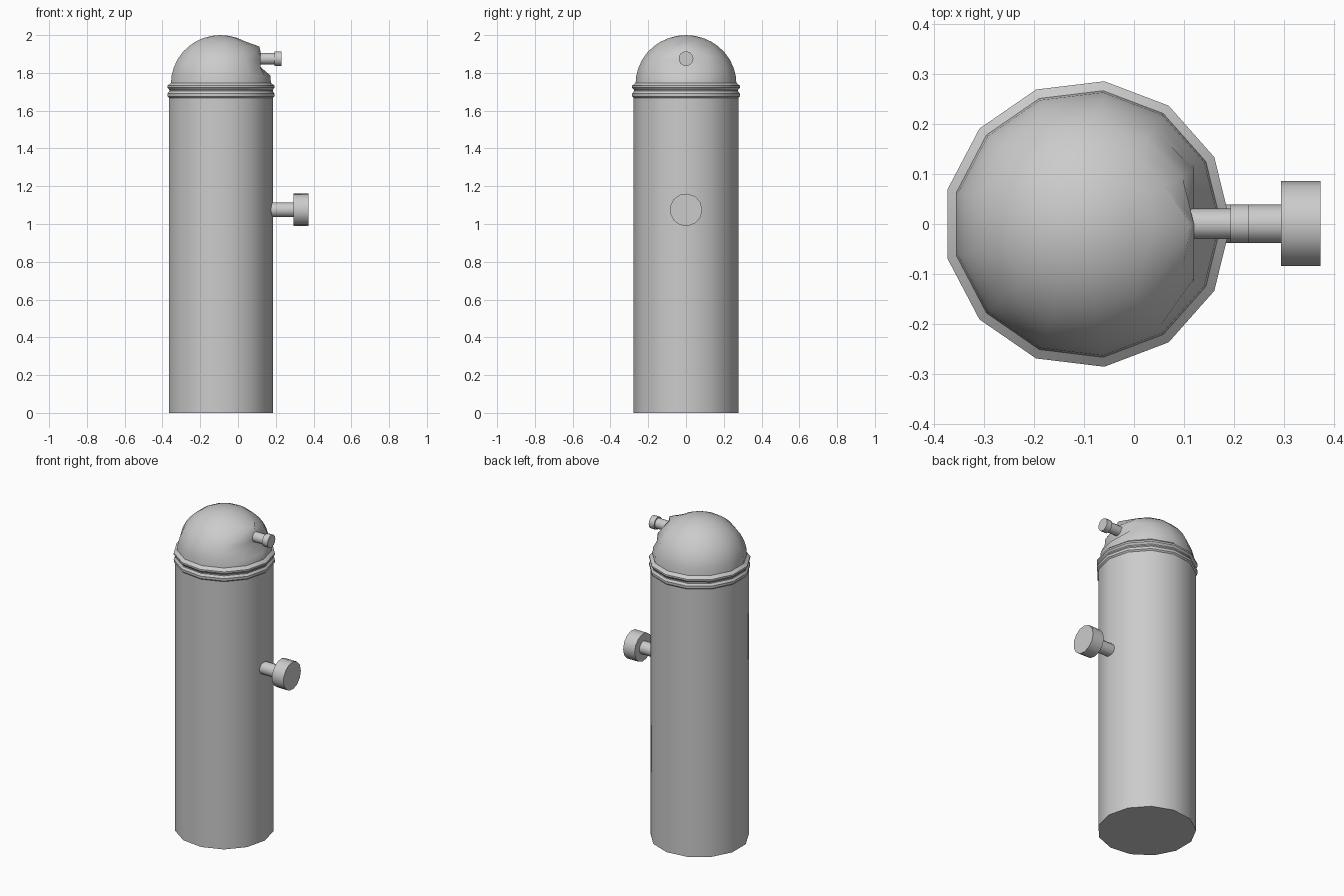
import bpy, bmesh, math

if "Cube" in bpy.data.objects:
    bpy.data.objects.remove(bpy.data.objects["Cube"])

CX = -0.094   # body axis
N = 13        # body sides


def finish(bm, name, angle):
    bmesh.ops.recalc_face_normals(bm, faces=bm.faces)
    me = bpy.data.meshes.new(name)
    bm.to_mesh(me)
    bm.free()
    ob = bpy.data.objects.new(name, me)
    bpy.context.collection.objects.link(ob)
    bpy.ops.object.select_all(action='DESELECT')
    ob.select_set(True)
    bpy.context.view_layer.objects.active = ob
    bpy.ops.object.shade_smooth_by_angle(angle=math.radians(angle))
    return ob


def lathe(name, profile, n, place, shape=None, angle=30):
    """Revolve (radius, height) points; place() maps radius, angle, height to xyz."""
    bm = bmesh.new()
    rings = []
    for r, h in profile:
        if r == 0:
            rings.append([bm.verts.new(place(0, 0, h))] * n)
            continue
        ring = []
        for i in range(n):
            p = place(r, 2 * math.pi * i / n, h)
            ring.append(bm.verts.new(shape(i, p) if shape else p))
        rings.append(ring)
    for a, b in zip(rings, rings[1:]):
        for i in range(n):
            j = (i + 1) % n
            bm.faces.new(dict.fromkeys([a[i], a[j], b[j], b[i]]))
    return finish(bm, name, angle)


def upright(r, a, h):
    return (CX + r * math.cos(a), r * math.sin(a), h)


def flatten_front(i, p):
    # flat pad on the dome where the upper button sits
    x, y, z = p
    if i == 0 and 1.80 < z < 1.95:
        x = 0.12 if z < 1.93 else 0.113
    elif i in (1, N - 1) and z > 1.80:
        x = min(x, 0.118)
        if 1.86 < z < 1.92:
            x += 0.008
    return (x, y, z)


# Post with two raised bands
lathe("post", [(0, 0), (0.279, 0), (0.279, 1.667), (0.287, 1.675), (0.2875, 1.69),
               (0.278, 1.703), (0.278, 1.710), (0.2875, 1.722), (0.2875, 1.732),
               (0.268, 1.748)], N, upright)

# Dome cap
dome = [(0.269 * math.cos(math.radians(d)), 1.742 + 0.258 * math.sin(math.radians(d)))
        for d in range(0, 90, 10)] + [(0, 2.0)]
lathe("dome", dome, N, upright, flatten_front, 50)


def sideways(zc):
    return lambda r, a, h: (h, r * math.cos(a), zc + r * math.sin(a))


# Buttons: stem and cap pointing along +x
for name, zc, x0, x1, x2, r1, r2 in (
        ("side_knob", 1.075, 0.15, 0.294, 0.373, 0.039, 0.086),
        ("top_nozzle", 1.875, 0.09, 0.193, 0.230, 0.031, 0.039)):
    lathe(name, [(0, x0), (r1, x0), (r1, x1), (r2, x1), (r2, x2), (0, x2)],
          N, sideways(zc))
